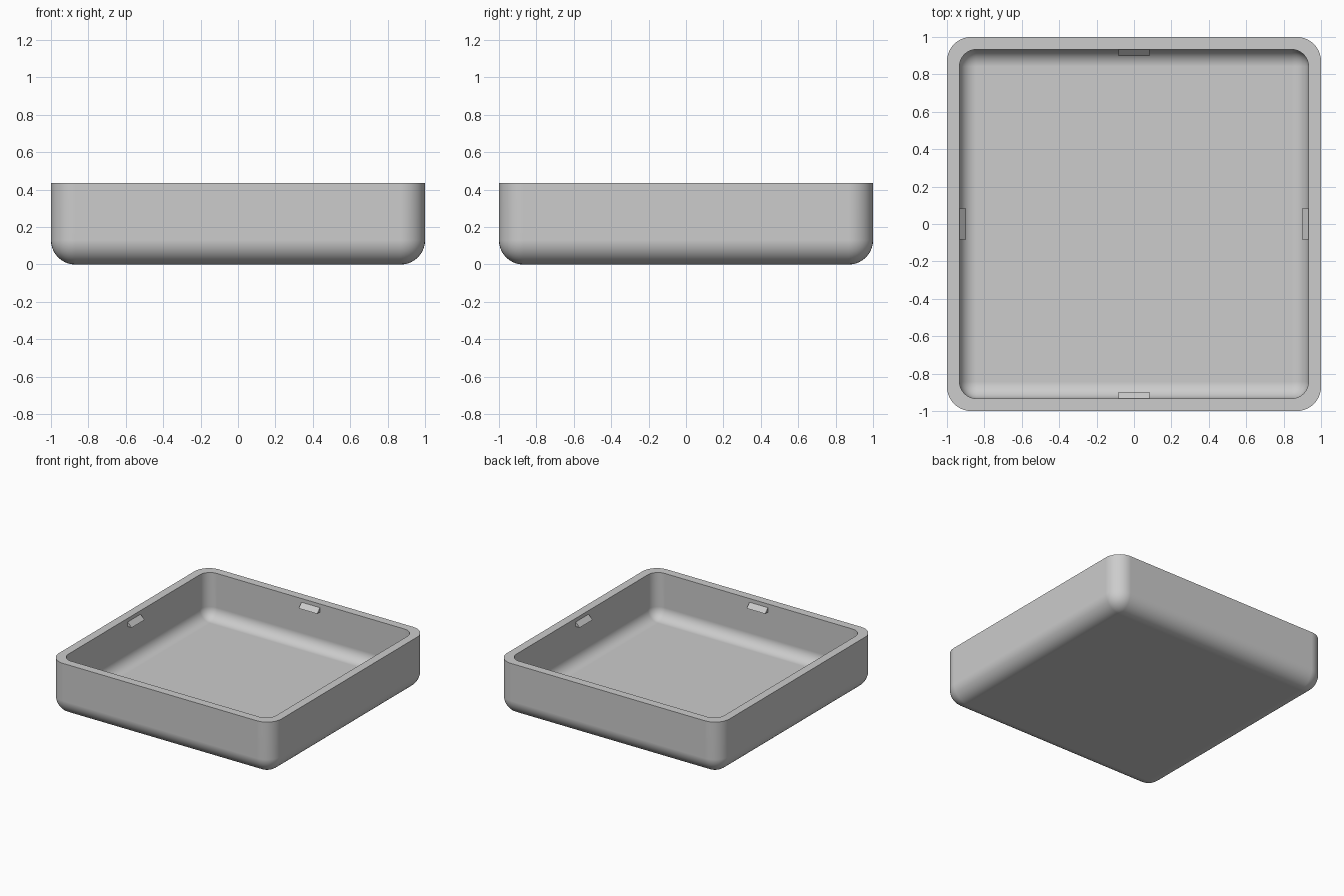
import bpy
import bmesh
from math import atan2, radians, pi
from mathutils import Matrix

default = bpy.data.objects.get("Cube")
if default:
    bpy.data.objects.remove(default, do_unlink=True)

HEIGHT = 0.435
WALL = 0.067

grey = bpy.data.materials.new("plain grey")
grey.use_nodes = True
grey.diffuse_color = (0.604, 0.604, 0.604, 1)
grey.node_tree.nodes["Principled BSDF"].inputs["Base Color"].default_value = grey.diffuse_color


def make_object(name, bm):
    mesh = bpy.data.meshes.new(name)
    bmesh.ops.recalc_face_normals(bm, faces=bm.faces)
    bm.to_mesh(mesh)
    bm.free()
    mesh.materials.append(grey)
    obj = bpy.data.objects.new(name, mesh)
    bpy.context.collection.objects.link(obj)
    return obj


def on_top(item):
    return all(v.co.z > HEIGHT - 0.001 for v in item.verts)


def open_shell(bm, half, floor, radius):
    """Add an open-topped box with rounded corners and floor; return its rim in angle order."""
    height = HEIGHT - floor
    matrix = (Matrix.Translation((0, 0, floor + height / 2))
              @ Matrix.Diagonal((2 * half, 2 * half, height, 1)))
    verts = bmesh.ops.create_cube(bm, size=1, matrix=matrix)["verts"]
    edges = {e for v in verts for e in v.link_edges if not on_top(e)}
    bmesh.ops.bevel(bm, geom=list(edges), offset=radius, offset_type='OFFSET',
                    segments=10, profile=0.5, affect='EDGES', clamp_overlap=True)
    lid = [f for f in bm.faces if on_top(f)]
    rim = sorted({v for f in lid for v in f.verts}, key=lambda v: atan2(v.co.y, v.co.x))
    bmesh.ops.delete(bm, geom=lid, context='FACES_ONLY')
    return rim


# Tray: outer and inner shells joined by the flat rim
bm = bmesh.new()
outer_rim = open_shell(bm, 1.0, 0.0, 0.13)
inner_rim = open_shell(bm, 1.0 - WALL, WALL, 0.09)
for i in range(len(outer_rim)):
    bm.faces.new((outer_rim[i - 1], outer_rim[i], inner_rim[i], inner_rim[i - 1]))
tray = make_object("tray", bm)
bpy.context.view_layer.objects.active = tray
tray.select_set(True)
bpy.ops.object.shade_smooth_by_angle(angle=radians(35))
flat_normals = tray.modifiers.new("weighted normals", 'WEIGHTED_NORMAL')
flat_normals.keep_sharp = True
flat_normals.weight = 100

# Snap clips: one small wedge in the middle of each inner wall
names = ["back_clip", "right_clip", "front_clip", "left_clip"]
inner = 1.0 - WALL
profile = [(inner + 0.005, 0.405), (inner, 0.405), (0.898, 0.368), (inner + 0.005, 0.368)]
for i, name in enumerate(names):
    bm = bmesh.new()
    face = bm.faces.new([bm.verts.new((-0.083, y, z)) for y, z in profile])
    side = bmesh.ops.extrude_face_region(bm, geom=[face])["geom"]
    moved = [v for v in side if isinstance(v, bmesh.types.BMVert)]
    bmesh.ops.translate(bm, verts=moved, vec=(0.166, 0, 0))
    bmesh.ops.rotate(bm, verts=bm.verts, matrix=Matrix.Rotation(i * pi / 2, 3, 'Z'))
    make_object(name, bm)
